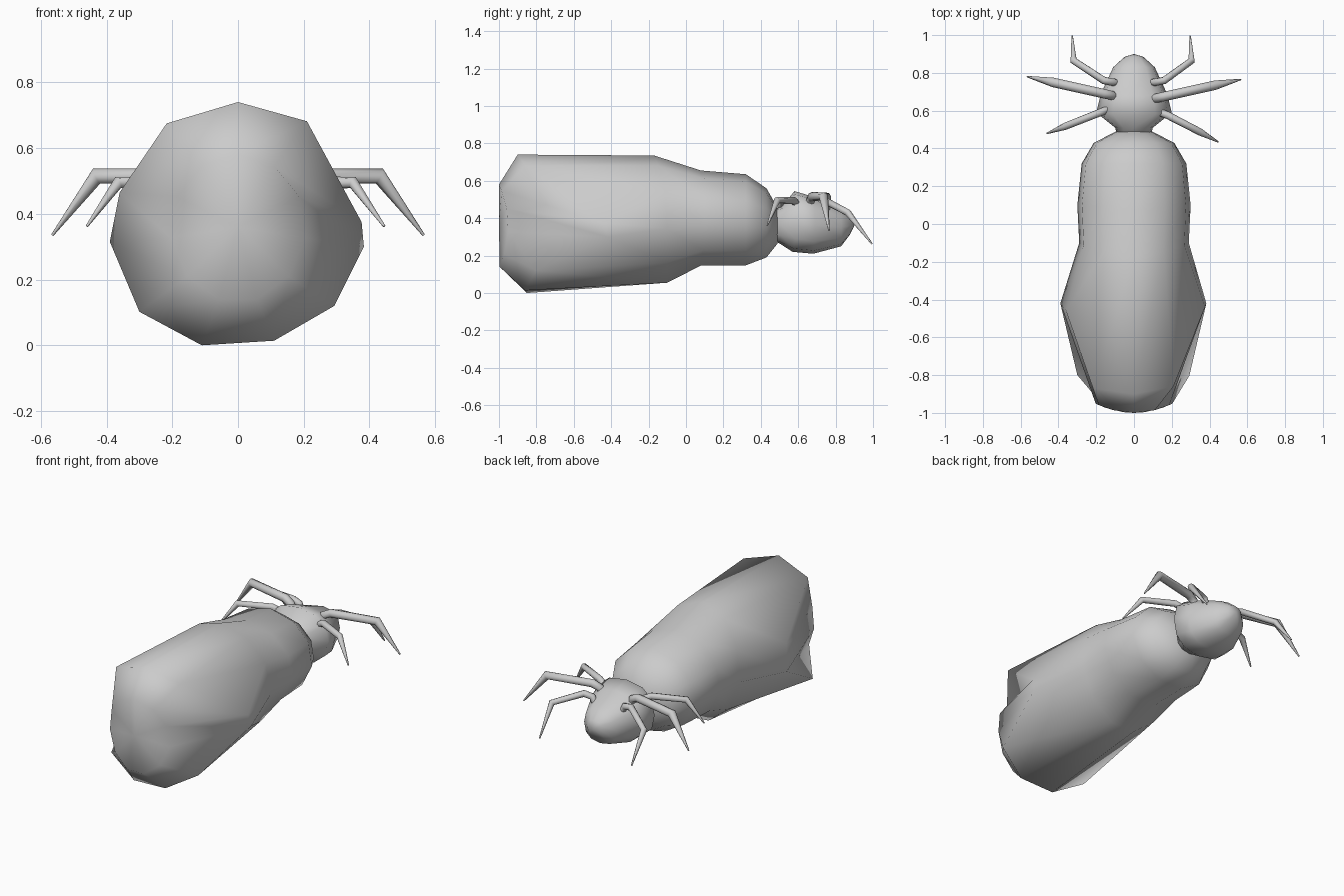
import bpy, bmesh, math

if "Cube" in bpy.data.objects:
    bpy.data.objects.remove(bpy.data.objects["Cube"])

grey = bpy.data.materials.new("grey")
grey.diffuse_color = (0.6, 0.6, 0.6, 1)
grey.use_nodes = True
grey.node_tree.nodes["Principled BSDF"].inputs["Base Color"].default_value = grey.diffuse_color


def finish(ob):
    ob.data.materials.append(grey)
    for p in ob.data.polygons:
        p.use_smooth = True


def loft(name, sides, rings, start, end, moved=None, power=1.0):
    """Skin oval rings along y. Ring: y at top, y at side, y at bottom, half width, low z, high z.
    moved: (ring, corner) -> position, for corners pulled away from their oval.
    power below 1 makes the ovals squarer."""
    moved = moved or {}
    low = -min(math.cos(2 * math.pi * i / sides) for i in range(sides))
    bm = bmesh.new()
    rows = []
    for k, (yt, ys, yb, w, lo, hi) in enumerate(rings):
        row = []
        for i in range(sides):
            a = 2 * math.pi * i / sides
            s, c = math.sin(a), math.cos(a)
            y = ys + ((yt if c > 0 else yb) - ys) * c * c
            c = c if c > 0 else c / low
            s, c = (math.copysign(abs(v) ** power, v) for v in (s, c))
            co = (w * s, y, (lo + hi) / 2 + c * (hi - lo) / 2)
            row.append(bm.verts.new(moved.get((k, i), co)))
        rows.append(row)
    for r, q in zip(rows, rows[1:]):
        for i in range(sides):
            j = (i + 1) % sides
            bm.faces.new((r[i], r[j], q[j], q[i]))
    for row, pole in ((rows[0], start), (rows[-1], end)):
        p = bm.verts.new(pole)
        for i in range(sides):
            bm.faces.new((row[i], row[(i + 1) % sides], p))
    bmesh.ops.recalc_face_normals(bm, faces=bm.faces)
    me = bpy.data.meshes.new(name)
    bm.to_mesh(me)
    bm.free()
    ob = bpy.data.objects.new(name, me)
    bpy.context.collection.objects.link(ob)
    finish(ob)


def leg(name, points):
    """Tapered jointed tube. Point: x, y, z, radius."""
    cu = bpy.data.curves.new(name, 'CURVE')
    cu.dimensions = '3D'
    cu.bevel_depth = 1.0
    cu.bevel_resolution = 2
    cu.use_fill_caps = True
    sp = cu.splines.new('POLY')
    sp.points.add(len(points) - 1)
    for p, (x, y, z, r) in zip(sp.points, points):
        p.co = (x, y, z, 1)
        p.radius = r
    ob = bpy.data.objects.new(name, cu)
    bpy.context.collection.objects.link(ob)
    bpy.ops.object.select_all(action='DESELECT')
    ob.select_set(True)
    bpy.context.view_layer.objects.active = ob
    bpy.ops.object.convert(target='MESH')
    finish(bpy.context.object)


# Long swollen abdomen, blunt at the front end, with the side corners pulled back
loft("abdomen", 11, [
    (-1.0, -0.95, -1.0, 0.205, 0.14, 0.58),
    (-0.90, -0.76, -0.86, 0.388, 0.003, 0.74),
    (-0.17, -0.10, -0.10, 0.293, 0.055, 0.735),
    (0.08, 0.10, 0.08, 0.303, 0.148, 0.655),
    (0.32, 0.32, 0.32, 0.28, 0.148, 0.635),
    (0.43, 0.43, 0.43, 0.215, 0.19, 0.56),
    (0.49, 0.49, 0.49, 0.095, 0.265, 0.455),
], (0, -1.0, 0.36), (0, 0.50, 0.36), {
    (1, 2): (0.376, -0.44, 0.375), (1, 3): (0.383, -0.42, 0.30),
    (1, 9): (-0.36, -0.46, 0.465), (1, 8): (-0.39, -0.42, 0.315),
    (1, 7): (-0.30, -0.80, 0.102), (1, 5): (0.11, -0.86, 0.014),
    (1, 6): (-0.11, -0.85, 0.0), (1, 10): (-0.217, -0.87, 0.675),
})

# Small head, squarish in section, tapering to a rounded tip
loft("head", 12, [
    (0.47, 0.47, 0.47, 0.09, 0.28, 0.45),
    (0.51, 0.51, 0.50, 0.10, 0.265, 0.46),
    (0.58, 0.59, 0.57, 0.20, 0.22, 0.545),
    (0.68, 0.69, 0.68, 0.175, 0.21, 0.515),
    (0.83, 0.83, 0.83, 0.11, 0.25, 0.455),
    (0.885, 0.885, 0.875, 0.05, 0.31, 0.41),
], (0, 0.46, 0.36), (0, 0.90, 0.36), power=0.82)

# Three legs on each side, the left ones set slightly further back
for side, s, d in (("right", 1, 0.0), ("left", -1, 0.015)):
    leg(side + "_front_leg", [
        (s * 0.09, 0.75, 0.43, 0.018), (s * 0.11, 0.75, 0.475, 0.02),
        (s * 0.16, 0.76, 0.485, 0.02), (s * (0.305 + d), 0.865, 0.43, 0.019),
        (s * (0.297 + 2 * d), 0.995, 0.262, 0.004)])
    leg(side + "_middle_leg", [
        (s * 0.10, 0.66 + d, 0.44, 0.02), (s * 0.115, 0.665 + d, 0.495, 0.024),
        (s * 0.16, 0.675 + d, 0.515, 0.025), (s * 0.43, 0.735 + d, 0.515, 0.025),
        (s * 0.565, 0.765 + d, 0.335, 0.004)])
    leg(side + "_rear_leg", [
        (s * 0.12, 0.60 + d, 0.43, 0.018), (s * 0.135, 0.592 + d, 0.475, 0.02),
        (s * 0.18, 0.575 + d, 0.495, 0.02), (s * (0.35 + d), 0.487 + 2 * d, 0.495, 0.019),
        (s * (0.445 + d), 0.435 + 3 * d, 0.362, 0.004)])
